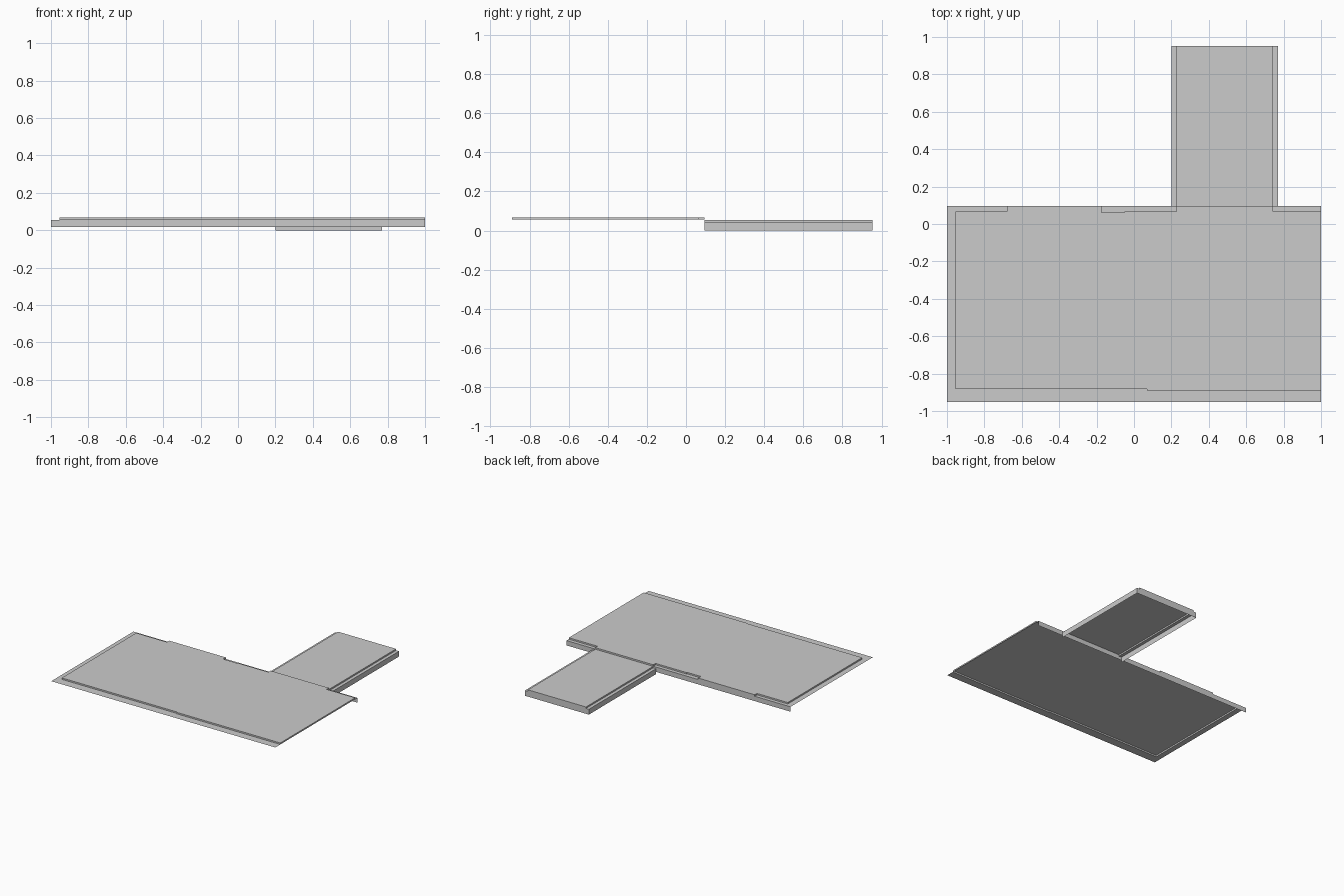
import bpy
import bmesh

if "Cube" in bpy.data.objects:
    bpy.data.objects.remove(bpy.data.objects["Cube"])

FRONT, BACK, WING_END = -0.953, 0.095, 0.953
Z_SKIRT, Z_FLANGE, Z_TOP = 0.017, 0.056, 0.068
WX0, WX1, RIM = 0.2, 0.77, 0.026


def make_object(name, polys):
    """Open-shell object from a list of polygons (lists of 3D points)."""
    bm = bmesh.new()
    for poly in polys:
        bm.faces.new([bm.verts.new(p) for p in poly])
    bmesh.ops.remove_doubles(bm, verts=bm.verts, dist=1e-5)
    mesh = bpy.data.meshes.new(name)
    bm.to_mesh(mesh)
    bm.free()
    obj = bpy.data.objects.new(name, mesh)
    bpy.context.collection.objects.link(obj)
    return obj


def flat(outline, z):
    return [(x, y, z) for x, y in outline]


def walls(path, z0, z1, closed=False):
    ends = path[1:] + path[:1] if closed else path[1:]
    return [[(a[0], a[1], z0), (b[0], b[1], z0), (b[0], b[1], z1), (a[0], a[1], z1)]
            for a, b in zip(path, ends)]


# Raised main panel with shallow notches along its back edge (counter-clockwise)
raised = [(-0.955, -0.883), (0.07, -0.883), (0.07, -0.889), (1, -0.889), (1, 0.066),
          (WX1 - RIM, 0.066), (WX1 - RIM, BACK), (WX0 + RIM, BACK), (WX0 + RIM, 0.066),
          (-0.05, 0.066), (-0.05, 0.061), (-0.175, 0.061), (-0.175, BACK),
          (-0.68, BACK), (-0.68, 0.066), (-0.955, 0.066)]
make_object("main_panel", [flat(raised, Z_TOP)] + walls(raised, Z_FLANGE, Z_TOP, True))

# Thin flange around the panel
front_left_flange = [(-1, BACK), (-1, FRONT), (1, FRONT)] + raised[3::-1] + [
    raised[15], raised[14], raised[13]]
back_mid_flange = raised[7:13]
back_right_flange = [(1, BACK)] + raised[6:3:-1]
flange = make_object("main_flange", [
    flat(front_left_flange, Z_FLANGE),
    flat(back_mid_flange[::-1], Z_FLANGE)[::-1],
    flat(back_right_flange, Z_FLANGE)])
for face in flange.data.polygons:
    if face.normal.z < 0:
        face.flip()

# Skirt hanging down along the back edge
make_object("back_skirt", walls([(1, BACK), (-1, BACK)], Z_SKIRT, Z_FLANGE))

# Wing: stepped profile swept backwards, open underneath
ZR, ZW = 0.043, 0.055
profile = [(WX0, 0), (WX0, ZR), (WX0 + RIM, ZR), (WX0 + RIM, ZW),
           (WX1 - RIM, ZW), (WX1 - RIM, ZR), (WX1, ZR), (WX1, 0)]
wing = [[(a[0], BACK, a[1]), (b[0], BACK, b[1]),
         (b[0], WING_END, b[1]), (a[0], WING_END, a[1])]
        for a, b in zip(profile, profile[1:])]
wing.append([(x, WING_END, z) for x, z in profile])
make_object("wing_shell", wing)
